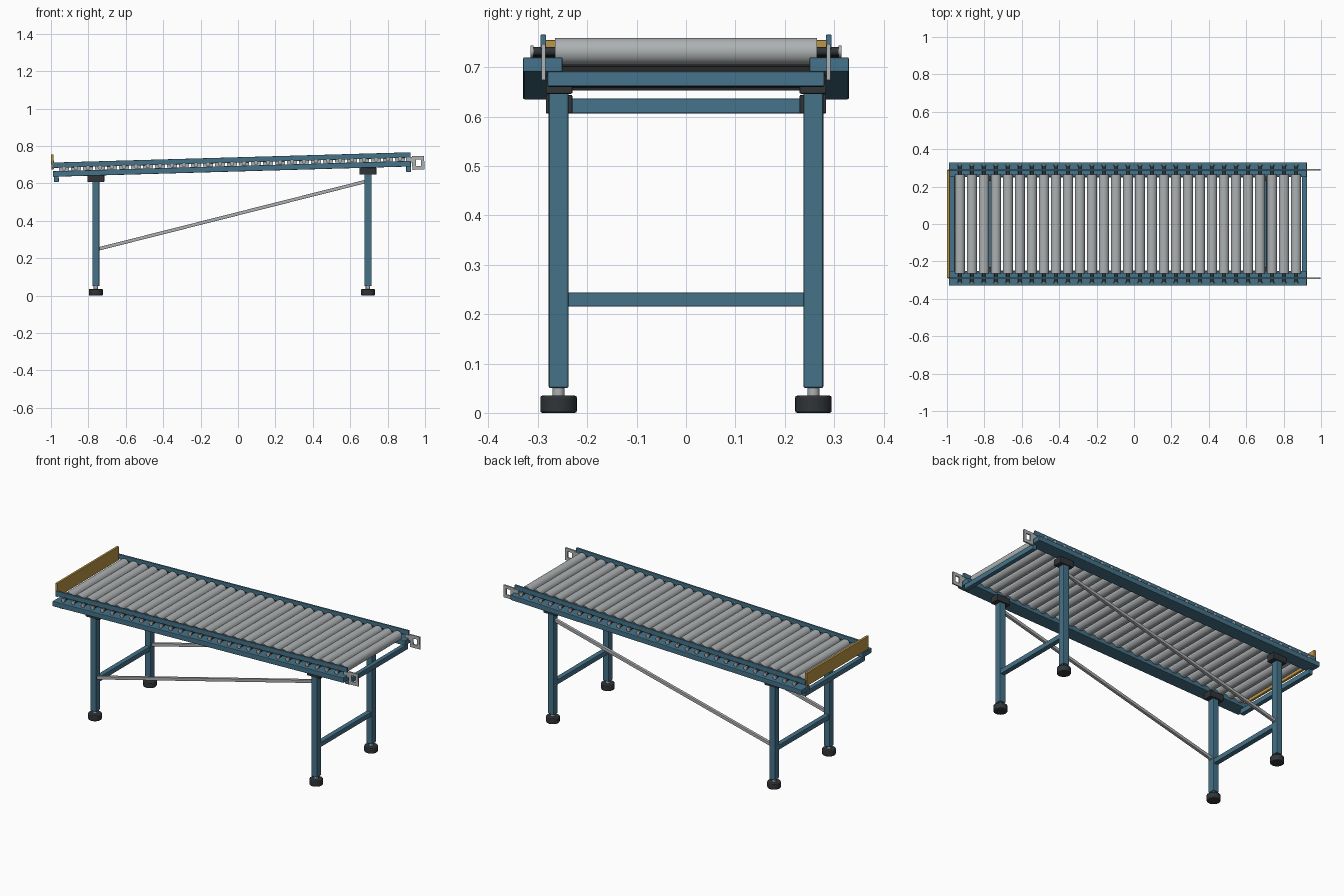
import bpy, bmesh, math
from mathutils import Matrix, Vector

if "Cube" in bpy.data.objects:
    bpy.data.objects.remove(bpy.data.objects["Cube"])

SLOPE = math.atan(0.0288)
BED = Matrix.Translation((0, 0, 0.6634)) @ Matrix.Rotation(-SLOPE, 4, 'Y')
FLAT = Matrix.Identity(4)


def material(name, rgb):
    m = bpy.data.materials.new(name)
    m.diffuse_color = (*rgb, 1)
    m.use_nodes = True
    m.node_tree.nodes["Principled BSDF"].inputs["Base Color"].default_value = m.diffuse_color
    return m


BLUE = material("blue_paint", (0.06, 0.17, 0.25))
DARK = material("dark_rubber", (0.03, 0.035, 0.04))
GOLD = material("yellow_paint", (0.50, 0.30, 0.06))
STEEL = material("steel", (0.42, 0.44, 0.45))


def box(bm, x0, x1, y0, y1, z0, z1):
    mat = Matrix.Translation(((x0 + x1) / 2, (y0 + y1) / 2, (z0 + z1) / 2))
    bmesh.ops.create_cube(bm, size=1, matrix=mat @ Matrix.Diagonal((x1 - x0, y1 - y0, z1 - z0, 1)))


def cyl(bm, a, b, r, n=24):
    a, b = Vector(a), Vector(b)
    rot = (b - a).to_track_quat('Z', 'Y').to_matrix().to_4x4()
    bmesh.ops.create_cone(bm, cap_ends=True, segments=n, radius1=r, radius2=r,
                          depth=(b - a).length, matrix=Matrix.Translation((a + b) / 2) @ rot)


def finish(name, bm, mat, frame=FLAT, bevel=0.0, smooth=False):
    me = bpy.data.meshes.new(name)
    bm.to_mesh(me)
    bm.free()
    me.materials.append(mat)
    ob = bpy.data.objects.new(name, me)
    bpy.context.collection.objects.link(ob)
    ob.matrix_world = frame
    if bevel:
        mod = ob.modifiers.new("edge_bevel", 'BEVEL')
        mod.width = bevel
        mod.segments = 2
        mod.limit_method = 'ANGLE'
    if smooth:
        bpy.ops.object.select_all(action='DESELECT')
        bpy.context.view_layer.objects.active = ob
        ob.select_set(True)
        bpy.ops.object.shade_smooth_by_angle(angle=math.radians(35))
    return ob


def boxes(name, specs, mat, frame=FLAT, bevel=0.0):
    bm = bmesh.new()
    for s in specs:
        box(bm, *s)
    return finish(name, bm, mat, frame, bevel)


# rollers, axles and axle end caps, in the tilted bed frame
count, first, last, axis = 29, -0.93, 0.868, 0.0436
rollers, axles, caps = bmesh.new(), bmesh.new(), bmesh.new()
for i in range(count):
    x = first + (last - first) * i / (count - 1)
    cyl(rollers, (x, -0.265, axis), (x, 0.265, axis), 0.0275, 28)
    for s in (-1, 1):
        cyl(axles, (x, s * 0.26, axis), (x, s * 0.311, axis), 0.009, 12)
        cyl(caps, (x, s * 0.309, axis), (x, s * 0.315, axis), 0.012, 12)
finish("rollers", rollers, STEEL, BED, smooth=True)
finish("roller_axles", axles, DARK, BED, smooth=True)
finish("axle_caps", caps, STEEL, BED, smooth=True)

for side, s in (("front", -1), ("back", 1)):
    def span(a, b):
        return (min(s * a, s * b), max(s * a, s * b))

    # side rail with thin guide strip above
    boxes(side + "_side_rail", [(-0.99, 0.925, *span(0.25, 0.33), 0, 0.03)], BLUE, BED, 0.003)
    boxes(side + "_guide_strip", [(-0.99, 0.925, *span(0.283, 0.295), 0.0475, 0.076)], BLUE, BED, 0.002)

    # coupling hook plate with a square hole
    y = span(0.285, 0.293)
    boxes(side + "_coupling_hook", [
        (0.932, 0.952, *y, -0.018, 0.055), (0.98, 0.997, *y, -0.018, 0.055),
        (0.952, 0.98, *y, -0.018, 0.001), (0.952, 0.98, *y, 0.037, 0.055),
        (0.90, 0.932, *y, 0.02, 0.05)], STEEL, BED)

    # diagonal brace between the legs
    a, b = Vector((-0.755, s * 0.258, 0.247)), Vector((0.695, s * 0.258, 0.613))
    d = b - a
    mid = Matrix.Translation((a + b) / 2) @ Matrix.Rotation(-math.atan2(d.z, d.x), 4, 'Y')
    h = d.length / 2
    boxes(side + "_diagonal_brace", [(-h, h, -0.009, 0.009, -0.009, 0.009)], STEEL, mid, 0.002)

    # legs, mounting brackets, levelling feet
    for end, x, top in (("left", -0.76, 0.612), ("right", 0.695, 0.652)):
        tag = f"{side}_{end}_"
        boxes(tag + "leg", [(x - 0.019, x + 0.019, *span(0.238, 0.278), 0.05, top + 0.01)],
              BLUE, bevel=0.004)
        boxes(tag + "bracket", [(x - 0.045, x + 0.045, *span(0.23, 0.284), top - 0.006, top + 0.032)],
              DARK, bevel=0.003)
        bm = bmesh.new()
        cyl(bm, (x, s * 0.258, 0), (x, s * 0.258, 0.035), 0.037, 28)
        finish(tag + "foot", bm, DARK, bevel=0.004, smooth=True)
        bm = bmesh.new()
        cyl(bm, (x, s * 0.258, 0.03), (x, s * 0.258, 0.055), 0.012, 16)
        finish(tag + "foot_stem", bm, STEEL, smooth=True)

# cross bars between the legs and under the bed ends
for end, x in (("left", -0.76), ("right", 0.695)):
    boxes(end + "_leg_crossbar", [(x - 0.015, x + 0.015, -0.245, 0.245, 0.215, 0.244)], BLUE, bevel=0.003)
for end, x in (("left", -0.972), ("right", 0.912)):
    boxes(end + "_bed_crossbar", [(x - 0.013, x + 0.013, -0.28, 0.28, -0.029, 0.001)], BLUE, BED, 0.003)

# end stop plate
boxes("end_stop", [(-0.997, -0.983, -0.29, 0.29, 0.04, 0.12)], GOLD, BED, 0.002)
